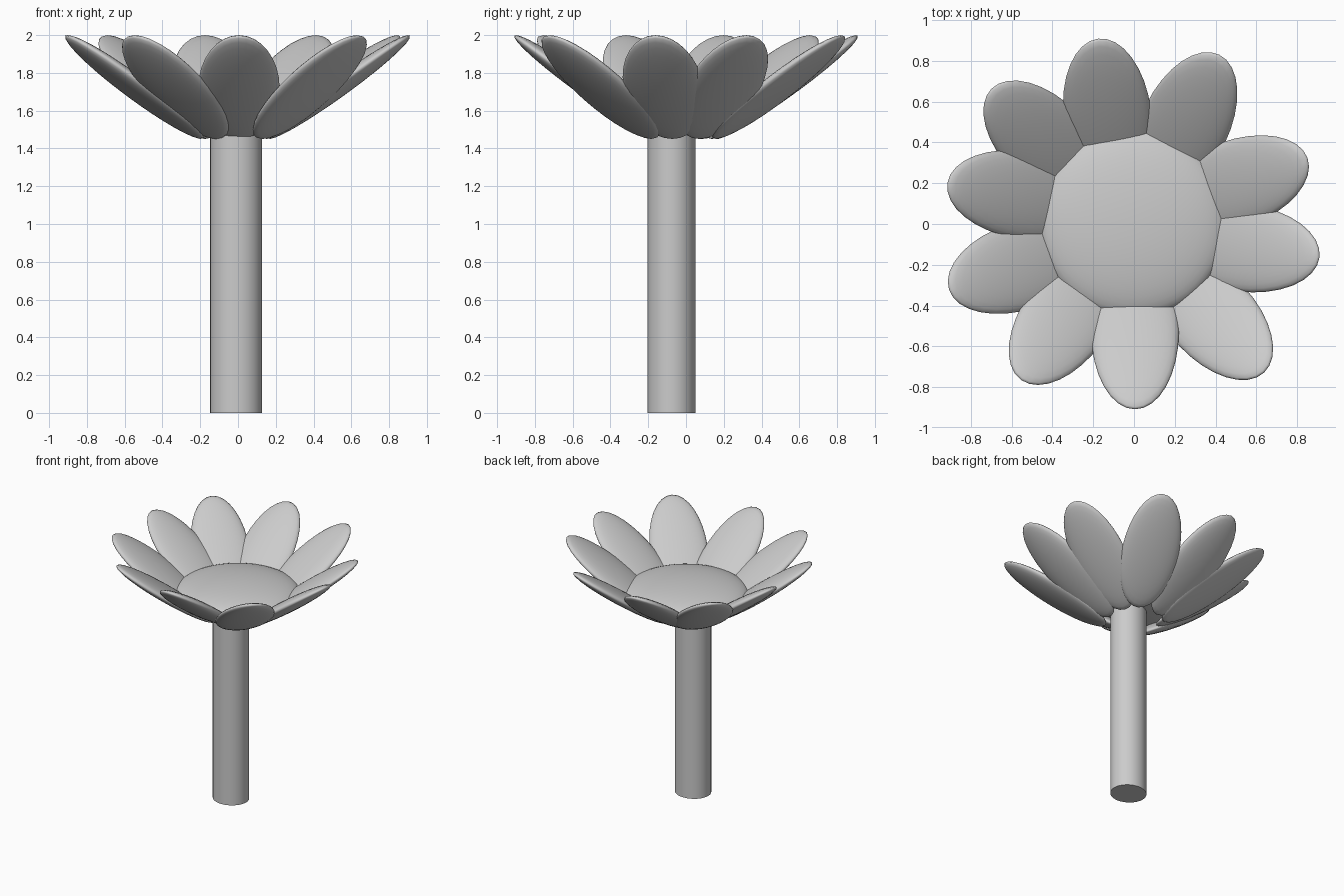
import bpy
from math import radians
from mathutils import Matrix, Vector

if "Cube" in bpy.data.objects:
    bpy.data.objects.remove(bpy.data.objects["Cube"])


def ellipsoid(name, matrix, segments=32, rings=16):
    bpy.ops.mesh.primitive_uv_sphere_add(segments=segments, ring_count=rings, radius=1)
    ob = bpy.context.object
    ob.name = name
    ob.data.transform(matrix)
    bpy.ops.object.shade_smooth()
    return ob


# Stem: slightly off-centre round post
bpy.ops.mesh.primitive_cylinder_add(vertices=32, radius=1, depth=1.6, location=(-0.01, -0.077, 0.8))
stem = bpy.context.object
stem.name = "stem"
stem.scale = (0.138, 0.128, 1)
bpy.ops.object.transform_apply(location=False, rotation=False, scale=True)
bpy.ops.object.shade_smooth_by_angle(angle=radians(40))

# Flower centre: flattened dome
ellipsoid("flower_centre",
          Matrix.Translation((-0.005, 0.005, 1.65)) @ Matrix.Diagonal((0.46, 0.46, 0.1, 1)),
          48, 24)

# Petals: centre x, centre y, heading in degrees (irregular ring)
petals = [(-0.13, 0.533, 97), (0.252, 0.49, 64), (0.495, 0.195, 20),
          (0.534, -0.117, -7), (0.38, -0.452, -47), (0.005, -0.53, -90),
          (-0.332, -0.458, -126), (-0.547, -0.205, -162),
          (-0.541, 0.142, 171), (-0.431, 0.396, 135)]
tilt = Matrix.Rotation(radians(-35.7), 4, 'Y')
shape = Matrix.Diagonal((0.466, 0.215, 0.05, 1))
for i, (x, y, heading) in enumerate(petals):
    m = (Matrix.Translation(Vector((x, y, 1.725)))
         @ Matrix.Rotation(radians(heading), 4, 'Z') @ tilt @ shape)
    ellipsoid(f"petal_{i + 1}", m)
